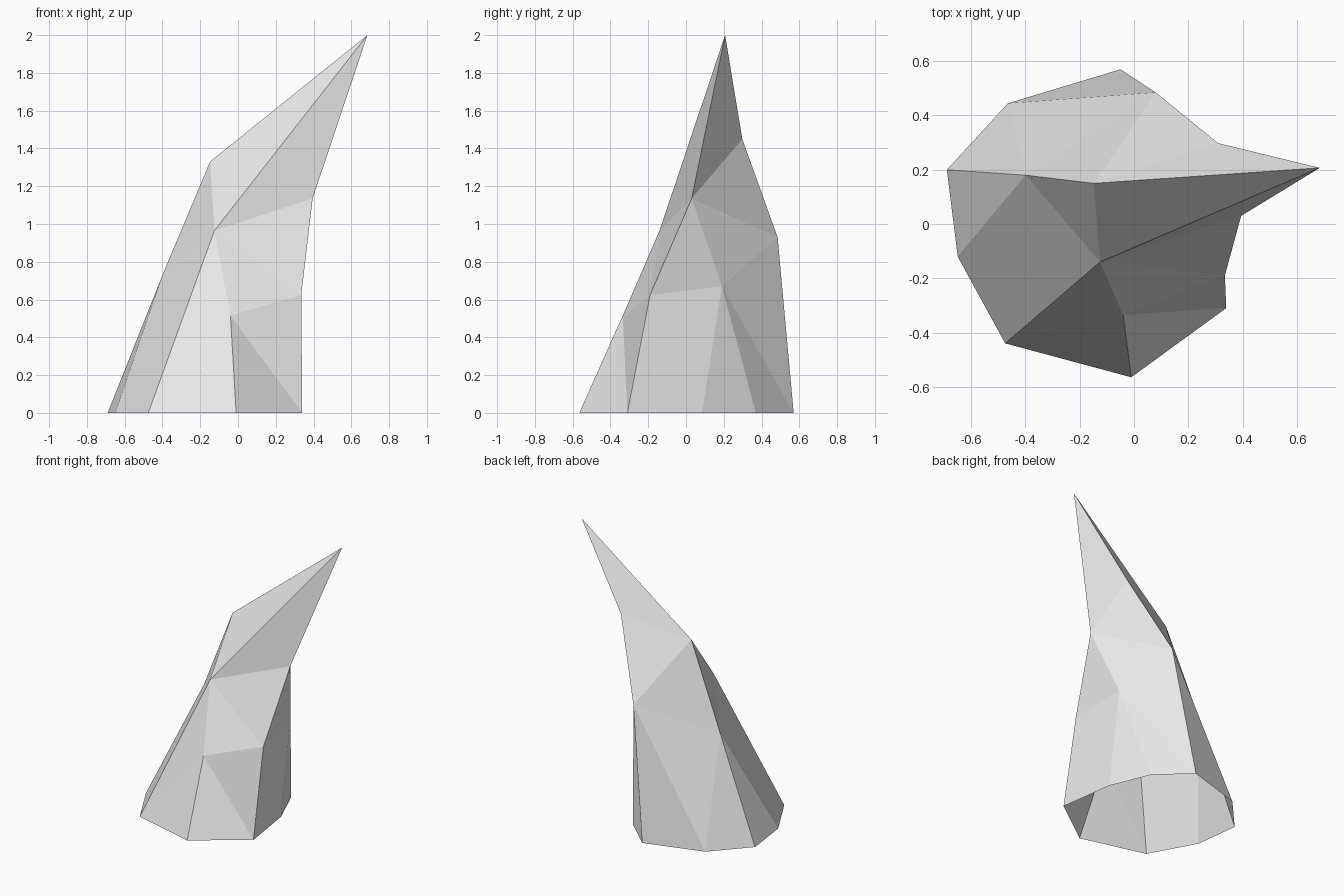
import bpy
import bmesh

default_cube = bpy.data.objects.get("Cube")
if default_cube:
    bpy.data.objects.remove(default_cube, do_unlink=True)


def make_material(name, colour):
    material = bpy.data.materials.new(name)
    material.use_nodes = True
    material.diffuse_color = colour
    shader = material.node_tree.nodes["Principled BSDF"]
    shader.inputs["Base Color"].default_value = colour
    shader.inputs["Roughness"].default_value = 0.9
    return material


# Irregular open foot of the spike, counter-clockwise from the left edge
foot_outline = {
    "west": (-.69, .20), "southwest": (-.65, -.12), "front_corner": (-.475, -.44),
    "south": (-.01, -.565), "southeast": (.34, -.31), "east": (.283, .085),
    "northeast": (.165, .37), "north": (-.05, .57), "northwest": (-.465, .445),
}

# Corners where the facets of the leaning rock meet
facet_corners = {
    "tip": (.685, .207, 2),
    "crest": (-.148, .15, 1.33),
    "brow": (-.125, -.14, .965),
    "front_knee": (-.04, -.335, .515),
    "side_knee": (.335, -.19, .625),
    "throat": (.395, .03, 1.135),
    "hollow": (.285, .19, .67),
    "nape": (.31, .298, 1.45),
    "back_knee": (.08, .485, .93),
    "shoulder": (-.40, .18, .73),
}

# Facets grouped by the side they close
facets = [
    # leaning tip
    "tip crest brow", "tip brow throat", "tip throat nape", "tip nape crest",
    # front
    "brow front_corner front_knee", "front_corner south front_knee",
    "front_knee south southeast", "front_knee southeast side_knee",
    "brow front_knee side_knee", "brow side_knee throat",
    # overhanging side
    "side_knee southeast east hollow", "throat side_knee hollow",
    "throat hollow back_knee", "throat back_knee nape",
    "hollow east northeast", "hollow northeast north", "hollow north back_knee",
    # back
    "back_knee north northwest", "back_knee northwest shoulder",
    "back_knee shoulder crest", "nape back_knee crest",
    # sloping side
    "shoulder northwest west", "shoulder west southwest",
    "shoulder southwest front_corner brow", "crest shoulder brow",
]

bm = bmesh.new()
corners = {name: bm.verts.new((x, y, 0)) for name, (x, y) in foot_outline.items()}
corners.update({name: bm.verts.new(place) for name, place in facet_corners.items()})
for facet in facets:
    bm.faces.new([corners[name] for name in facet.split()])
bmesh.ops.recalc_face_normals(bm, faces=bm.faces)

mesh = bpy.data.meshes.new("rock_spike")
bm.to_mesh(mesh)
bm.free()
mesh.materials.append(make_material("pale grey stone", (.8, .8, .8, 1)))
rock_spike = bpy.data.objects.new("rock_spike", mesh)
bpy.context.collection.objects.link(rock_spike)
